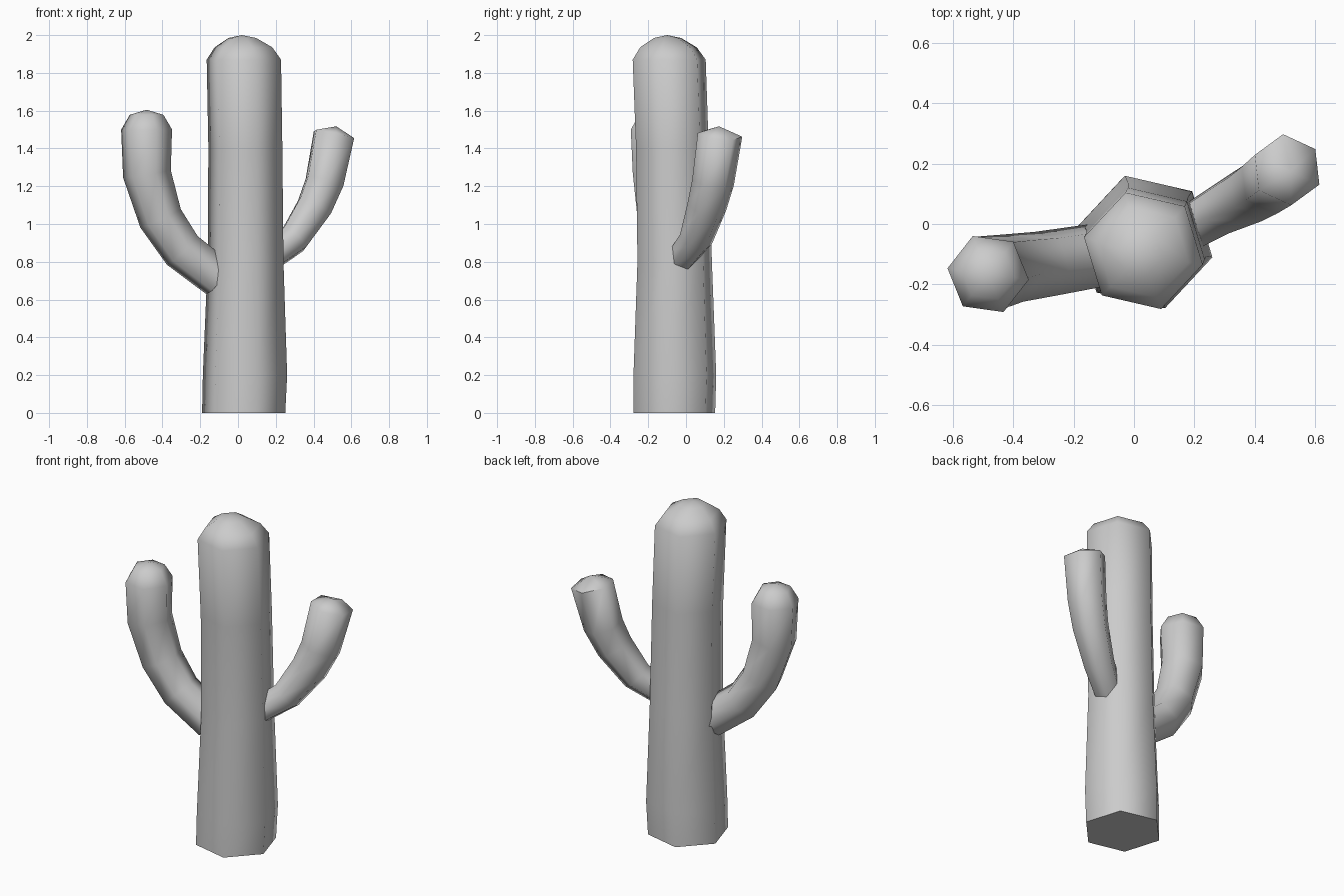
import bpy, bmesh, math
from mathutils import Vector

if "Cube" in bpy.data.objects:
    bpy.data.objects.remove(bpy.data.objects["Cube"])


def tube(name, path, phase, apex, cap_start, flat=False):
    """Six-sided tube through (x, y, z, radius) stations, closed by a point at apex."""
    bm = bmesh.new()
    pts = [Vector(p[:3]) for p in path] + [Vector(apex)]
    up = Vector((0, 0, 1))
    rings = []
    for i, p in enumerate(path):
        tangent = pts[i + 1] - pts[max(i - 1, 0)]
        q = up.rotation_difference(up if flat else tangent)
        ring = []
        for k in range(6):
            a = math.radians(phase + 60 * k)
            ring.append(bm.verts.new(pts[i] + q @ (Vector((math.cos(a), math.sin(a), 0)) * p[3])))
        rings.append(ring)
    for a, b in zip(rings, rings[1:]):
        for k in range(6):
            j = (k + 1) % 6
            bm.faces.new((a[k], a[j], b[j], b[k]))
    tip = bm.verts.new(apex)
    for k in range(6):
        bm.faces.new((rings[-1][k], rings[-1][(k + 1) % 6], tip))
    if cap_start:
        bm.faces.new(rings[0][::-1])
    bmesh.ops.recalc_face_normals(bm, faces=bm.faces)
    mesh = bpy.data.meshes.new(name)
    bm.to_mesh(mesh)
    bm.free()
    ob = bpy.data.objects.new(name, mesh)
    bpy.context.collection.objects.link(ob)
    bpy.ops.object.select_all(action='DESELECT')
    ob.select_set(True)
    bpy.context.view_layer.objects.active = ob
    bpy.ops.object.shade_smooth_by_angle(angle=math.radians(70))
    return ob


# Main trunk with a slight waist and a domed top
tube("trunk", [
    (0.03, -0.062, 0.0, 0.226), (0.037, -0.059, 0.2, 0.229),
    (0.040, -0.060, 0.8, 0.206), (0.039, -0.072, 1.4, 0.201),
    (0.031, -0.089, 1.87, 0.202), (0.029, -0.093, 1.935, 0.157),
    (0.023, -0.098, 1.985, 0.075)], 47, (0.02, -0.1, 2.0), True, flat=True)

# Left arm, thicker, curving up to a dome
tube("left_arm", [
    (-0.10, -0.10, 0.71, 0.108), (-0.295, -0.132, 0.86, 0.113),
    (-0.41, -0.147, 1.03, 0.119), (-0.482, -0.162, 1.265, 0.129),
    (-0.484, -0.166, 1.50, 0.136), (-0.484, -0.166, 1.578, 0.09)],
    52, (-0.484, -0.166, 1.605), True)

# Right arm, thinner, leaning back with a shallow pointed cap
tube("right_arm", [
    (0.17, -0.02, 0.825, 0.08), (0.295, 0.053, 0.92, 0.09),
    (0.405, 0.11, 1.09, 0.105), (0.458, 0.143, 1.22, 0.112),
    (0.508, 0.18, 1.472, 0.119)], 36, (0.52, 0.175, 1.517), True)
